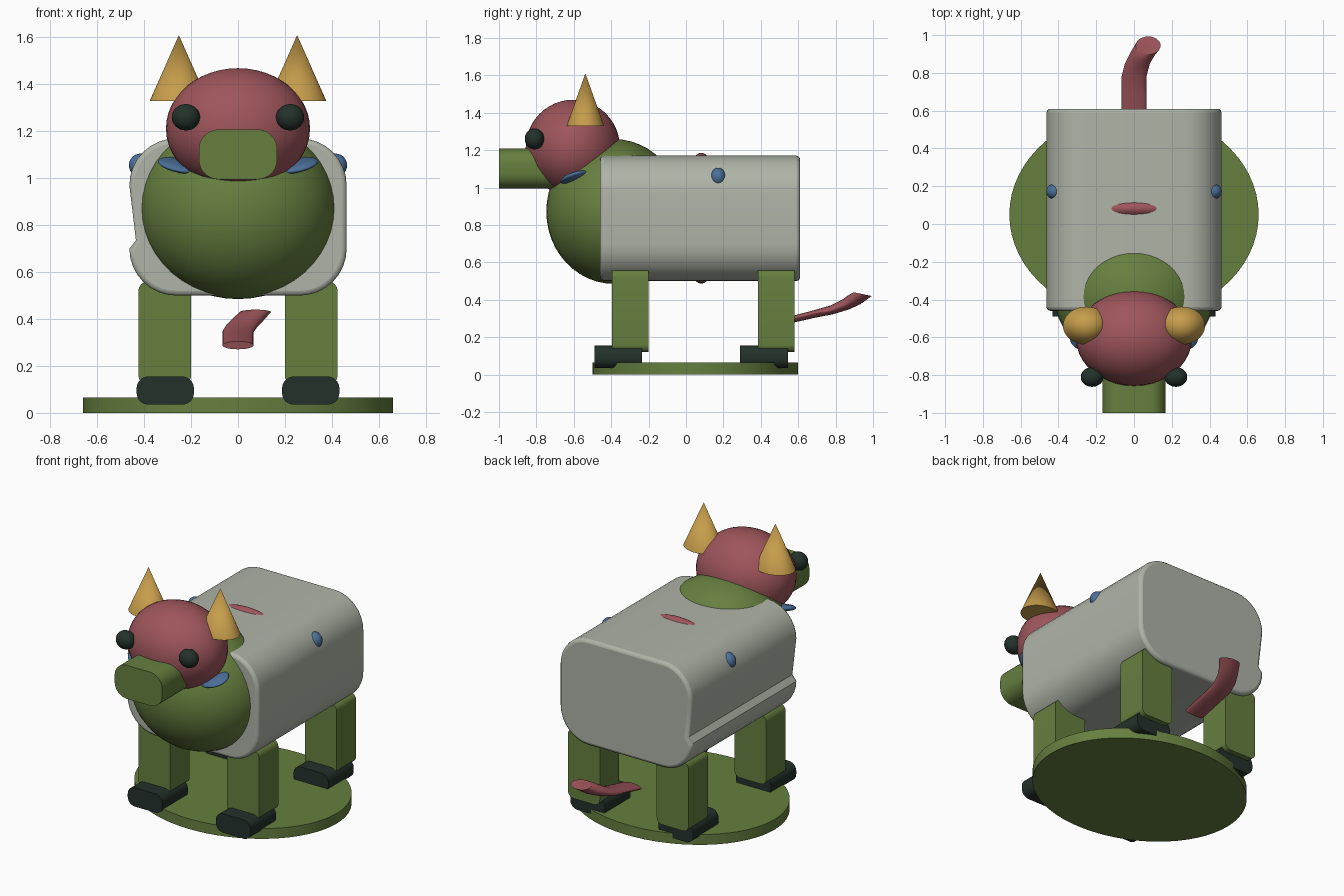
import bpy, bmesh, math
from mathutils import Matrix, Vector

cube = bpy.data.objects.get("Cube")
if cube:
    bpy.data.objects.remove(cube, do_unlink=True)


def material(name, *rgb):
    linear = [((c / 255 + 0.055) / 1.055) ** 2.4 for c in rgb] + [1]
    mat = bpy.data.materials.new(name)
    mat.use_nodes = True
    mat.diffuse_color = linear
    mat.node_tree.nodes["Principled BSDF"].inputs["Base Color"].default_value = linear
    return mat


green = material("moss green", 102, 127, 63)
red = material("dusty red", 158, 85, 91)
grey = material("pale grey", 175, 180, 167)
gold = material("horn gold", 198, 157, 75)
dark = material("dark hoof", 35, 49, 42)
blue = material("slate blue", 75, 111, 152)


def finish(name, bm, mat, bevel=0):
    bmesh.ops.recalc_face_normals(bm, faces=bm.faces)
    mesh = bpy.data.meshes.new(name)
    bm.to_mesh(mesh)
    bm.free()
    mesh.materials.append(mat)
    obj = bpy.data.objects.new(name, mesh)
    bpy.context.collection.objects.link(obj)
    if bevel:
        mod = obj.modifiers.new("Soft rim", "BEVEL")
        mod.width, mod.segments = bevel, 3
        mod.limit_method, mod.angle_limit = "ANGLE", math.radians(65)
    bpy.ops.object.select_all(action="DESELECT")
    bpy.context.view_layer.objects.active = obj
    obj.select_set(True)
    bpy.ops.object.shade_smooth_by_angle(angle=math.radians(35))
    return obj


def ellipsoid(name, center, radii, mat, tilt=(0, 0)):
    bm = bmesh.new()
    turn = Matrix.Rotation(tilt[1], 4, "Y") @ Matrix.Rotation(tilt[0], 4, "X")
    place = Matrix.Translation(center) @ turn @ Matrix.Diagonal((*radii, 1))
    bmesh.ops.create_uvsphere(bm, u_segments=40, v_segments=24, radius=1, matrix=place)
    return finish(name, bm, mat)


def cone(name, center, radii, height, mat, top=1):
    bm = bmesh.new()
    place = Matrix.Translation(center) @ Matrix.Diagonal((*radii, 1, 1))
    bmesh.ops.create_cone(bm, cap_ends=True, segments=64, radius1=1, radius2=top,
                          depth=height, matrix=place)
    return finish(name, bm, mat)


def rounded(x0, x1, z0, z1, r, steps=8):
    """Outline of a rounded rectangle, starting at the lower right corner."""
    corners = [(x1 - r, z0 + r), (x1 - r, z1 - r), (x0 + r, z1 - r), (x0 + r, z0 + r)]
    points = []
    for i, (cx, cz) in enumerate(corners):
        for k in range(steps + 1):
            a = math.pi / 2 * (i - 1 + k / steps)
            points.append((cx + r * math.cos(a), cz + r * math.sin(a)))
    return points


def extrude(name, outline, y0, y1, mat, bevel=0):
    bm = bmesh.new()
    face = bm.faces.new([bm.verts.new((x, y0, z)) for x, z in outline])
    result = bmesh.ops.extrude_face_region(bm, geom=[face])
    verts = [v for v in result["geom"] if isinstance(v, bmesh.types.BMVert)]
    bmesh.ops.translate(bm, verts=verts, vec=(0, y1 - y0, 0))
    return finish(name, bm, mat, bevel)


# Ground disc
cone("base_disc", (0, 0.05, 0.0325), (0.66, 0.55), 0.065, green)

# Barrel body with a creased dent along its right flank
outline = rounded(-0.463, 0.463, 0.5, 1.17, 0.2)
outline.insert(27, (-0.435, 0.735))
extrude("body", outline, -0.46, 0.61, grey, 0.02)

# Chest, head and muzzle
ellipsoid("chest", (0, -0.385, 0.872), (0.42, 0.362, 0.387), green)
ellipsoid("head", (0, -0.605, 1.212), (0.307, 0.252, 0.257), red)
extrude("muzzle", rounded(-0.167, 0.167, 0.995, 1.208, 0.085), -1, -0.7, green)

# Band inside the body that breaks the surface above and below
ellipsoid("body_band", (0, 0.082, 0.836), (0.41, 0.105, 0.35), red)

# Tail: flattened tube that turns up to an open-looking tip
bm = bmesh.new()
sections = [((0, 0.54, 0.288), -0.004, 0.017), ((0, 0.68, 0.322), -0.006, 0.019),
            ((0, 0.78, 0.346), -0.008, 0.023), ((0.018, 0.85, 0.373), -0.018, 0.026),
            ((0.045, 0.9, 0.4), -0.032, 0.024), ((0.075, 0.945, 0.43), -0.048, 0.01)]
rings = []
for center, dy, dz in sections:
    ring = []
    for k in range(24):
        a = math.tau * k / 24
        offset = Vector((0.066 * math.cos(a), dy * math.sin(a), dz * math.sin(a)))
        ring.append(bm.verts.new(Vector(center) + offset))
    rings.append(ring)
for low, high in zip(rings, rings[1:]):
    for k in range(24):
        n = (k + 1) % 24
        bm.faces.new((low[k], low[n], high[n], high[k]))
bm.faces.new(rings[0])
bm.faces.new(rings[-1])
finish("tail", bm, red)

# Paired parts
for side, s in (("left", 1), ("right", -1)):
    cone("horn_" + side, (s * 0.252, -0.538, 1.47), (0.124, 0.1), 0.28, gold, 0)
    ellipsoid("eye_" + side, (s * 0.222, -0.81, 1.26), (0.06, 0.052, 0.056), dark)
    ellipsoid("cheek_" + side, (s * 0.25, -0.595, 1.055), (0.092, 0.08, 0.022), blue,
              (0.3, -s * 0.2))
    ellipsoid("flank_spot_" + side, (s * 0.415, 0.172, 1.055), (0.05, 0.042, 0.05), blue)
    for end, y in (("front", -0.395), ("back", 0.385)):
        x0, x1 = sorted((s * 0.2, s * 0.424))
        extrude(f"{end}_leg_{side}", rounded(x0, x1, 0.12, 0.56, 0.04), y, y + 0.195, green)
        x0, x1 = sorted((s * 0.188, s * 0.432))
        extrude(f"{end}_hoof_{side}", rounded(x0, x1, 0.035, 0.155, 0.05),
                y - 0.095, y + 0.16, dark)
